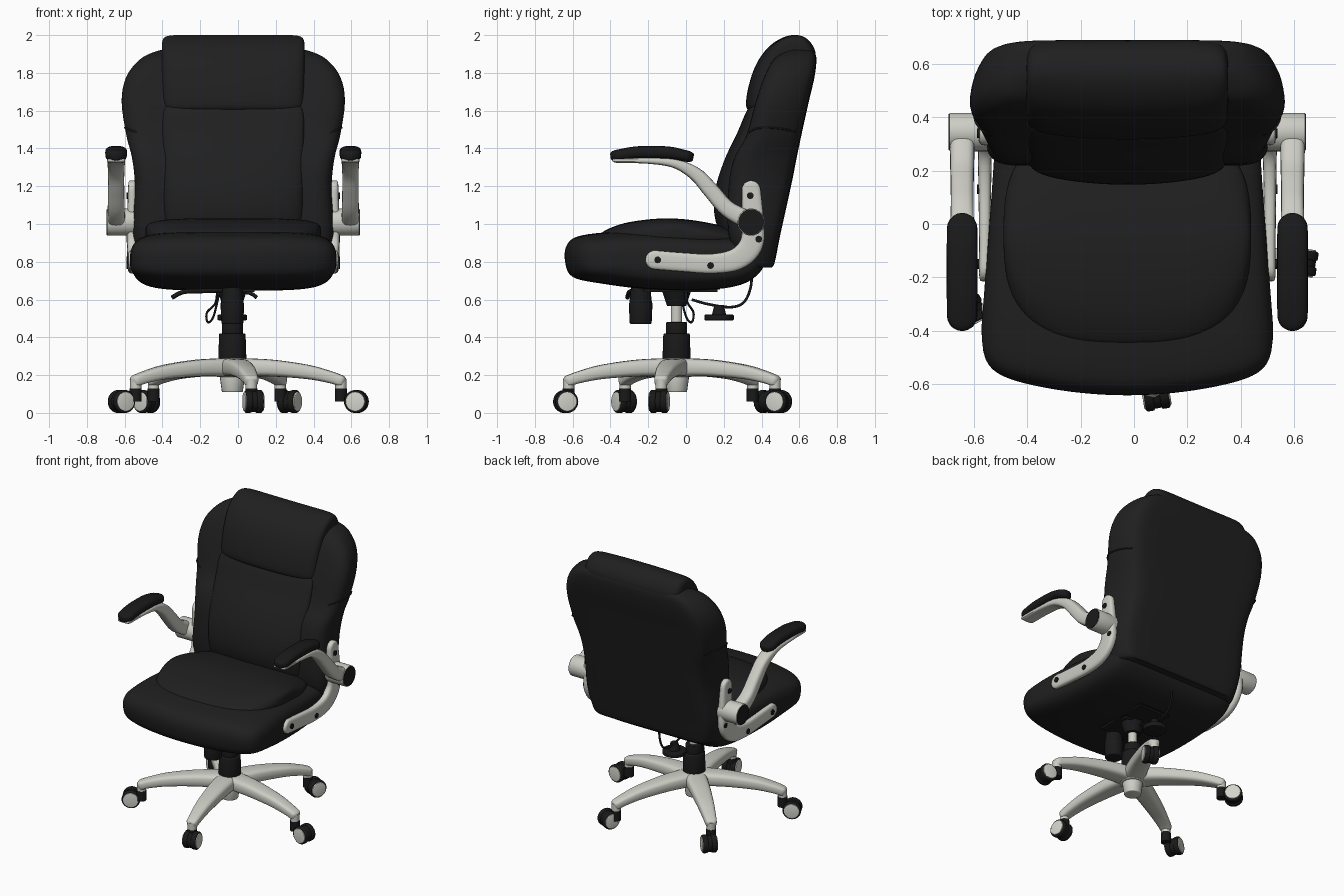
import bpy, bmesh, math
from mathutils import Vector, Matrix

if "Cube" in bpy.data.objects:
    bpy.data.objects.remove(bpy.data.objects["Cube"])

CX = -0.025                      # symmetry plane of the chair
HUB = Vector((-0.03, -0.05, 0))  # centre of the star base


def material(name, col):
    m = bpy.data.materials.new(name)
    m.diffuse_color = (*col, 1)
    m.use_nodes = True
    m.node_tree.nodes["Principled BSDF"].inputs["Base Color"].default_value = m.diffuse_color
    return m


LEATHER = material("black leather", (0.014, 0.014, 0.014))
PLASTIC = material("black plastic", (0.010, 0.010, 0.010))
SILVER = material("silver paint", (0.61, 0.61, 0.56))
DISC = material("pale wheel disc", (0.66, 0.66, 0.61))


def add(name, bm, mat):
    bmesh.ops.recalc_face_normals(bm, faces=bm.faces)
    me = bpy.data.meshes.new(name)
    bm.to_mesh(me)
    bm.free()
    me.materials.append(mat)
    ob = bpy.data.objects.new(name, me)
    bpy.context.collection.objects.link(ob)
    return ob


def smooth(pts, n, closed=False):
    """Catmull-Rom curve through tuples of any size."""
    out, c = [], len(pts)
    get = (lambda i: pts[i % c]) if closed else (lambda i: pts[max(0, min(c - 1, i))])
    for i in range(c if closed else c - 1):
        for k in range(n):
            t = k / n
            out.append(tuple(0.5 * (2 * b + (d - a) * t + (2 * a - 5 * b + 4 * d - e) * t * t
                                    + (3 * b - a - 3 * d + e) * t ** 3)
                             for a, b, d, e in zip(get(i - 1), get(i), get(i + 1), get(i + 2))))
    return out if closed else out + [tuple(pts[-1])]


def loft(name, rings, mat):
    bm = bmesh.new()
    vs = [[bm.verts.new(p) for p in r] for r in rings]
    n = len(vs[0])
    for a, b in zip(vs, vs[1:]):
        for j in range(n):
            bm.faces.new((a[j], a[(j + 1) % n], b[(j + 1) % n], b[j]))
    bm.faces.new(vs[0])
    bm.faces.new(vs[-1])
    return add(name, bm, mat)


def pillow(name, prof, half, mat, py, pz, bow=0, taper=0):
    """Side profile (y, z) swept across x with rounded ends."""
    P = smooth(prof, 5, True)
    y0, y1 = min(p[0] for p in P), max(p[0] for p in P)
    yc, zc = (y0 + y1) / 2, (min(p[1] for p in P) + max(p[1] for p in P)) / 2
    rings = []
    for i in range(41):
        u = 0.999 * math.sin(math.pi / 2 * (i / 20 - 1))
        sy, sz = ((1 - abs(u) ** p) ** (1 / p) for p in (py, pz))
        rings.append([(CX + half * u * (1 - taper * (y - y0) / (y1 - y0)),
                       yc + (y - yc) * sy + bow * u * u * (y1 - y) / (y1 - y0),
                       zc + (z - zc) * sz) for y, z in P])
    return loft(name, rings, mat)


def sweep(name, path, x, mat, cap, en=1.0, ex=0.25, square=0.6):
    """Bar along a (y, z, half height, half width) path with rounded ends."""
    P = smooth(path, 5)
    st = []
    for i, (y, z, h, w) in enumerate(P):
        a, b = P[max(0, i - 1)], P[min(len(P) - 1, i + 1)]
        st.append((Vector((x, y, z)), Vector((0, b[0] - a[0], b[1] - a[1])).normalized(), h, w))

    def ends(s, sign):
        o, t, h, w = s
        return [(o + t * sign * cap * math.sin(a), t, h * math.cos(a) ** en, w * math.cos(a) ** ex)
                for a in (0.3, 0.6, 0.9, 1.2, 1.45)]
    st = ends(st[0], -1)[::-1] + st + ends(st[-1], 1)
    rings = []
    for o, t, h, w in st:
        nrm = Vector((0, -t.z, t.y))
        ring = []
        for k in range(20):
            c, s = math.cos(k * math.pi / 10), math.sin(k * math.pi / 10)
            ring.append(o + Vector((math.copysign(abs(c) ** square, c) * w, 0, 0))
                        + nrm * math.copysign(abs(s) ** square, s) * h)
        rings.append(ring)
    return loft(name, rings, mat)


def cyl(name, p0, p1, r0, mat, r1=None, bevel=0.0, seg=32):
    p0, p1 = Vector(p0), Vector(p1)
    d = p1 - p0
    bm = bmesh.new()
    bmesh.ops.create_cone(bm, cap_ends=True, segments=seg, radius1=r0,
                          radius2=r0 if r1 is None else r1, depth=d.length)
    if bevel:
        rim = [e for e in bm.edges if abs(e.verts[0].co.z - e.verts[1].co.z) < 1e-5]
        bmesh.ops.bevel(bm, geom=rim, offset=bevel, segments=3, affect='EDGES', profile=0.5)
    bm.transform(Matrix.Translation((p0 + p1) / 2) @ d.to_track_quat('Z', 'Y').to_matrix().to_4x4())
    return add(name, bm, mat)


def tube(name, pts, r, mat):
    cu = bpy.data.curves.new(name, 'CURVE')
    cu.dimensions, cu.bevel_depth, cu.bevel_resolution = '3D', r, 2
    P = smooth(pts, 6)
    sp = cu.splines.new('POLY')
    sp.points.add(len(P) - 1)
    for q, p in zip(sp.points, P):
        q.co = (*p, 1)
    cu.materials.append(mat)
    bpy.context.collection.objects.link(bpy.data.objects.new(name, cu))


# seat and its raised cushion
pillow("seat", [(-.64, .8), (-.63, .89), (-.55, .94), (-.3, .96), (.1, .94), (.36, .92), (.42, .8),
                (.32, .69), (.1, .65), (-.2, .655), (-.45, .685), (-.6, .72)],
       0.548, LEATHER, 12, 4.5, bow=0.09, taper=0.09)
pillow("seat_cushion", [(-.45, .935), (-.42, .97), (-.3, 1.01), (-.1, 1.03), (.1, 1.01), (.3, .96),
                        (.38, .92), (.3, .88), (0, .88), (-.4, .89)],
       0.465, LEATHER, 2.8, 4)

# backrest shell with side wings: rings of (z, half width, front y, back y)
HALF = [(0, .03), (.6, .02), (.87, .03), (.98, .16), (1, .4), (.95, .75), (.84, .96), (.5, 1)]
SECTION = smooth(HALF + [(0, 1)] + [(-u, v) for u, v in HALF[:0:-1]], 4, True)
BACK = [(.77, .46, .32, .455), (.80, .49, .28, .47), (.95, .53, .22, .50), (1.2, .52, .22, .555),
        (1.35, .535, .25, .585), (1.47, .565, .315, .61), (1.65, .59, .365, .65),
        (1.78, .565, .41, .68), (1.87, .495, .46, .69), (1.91, .42, .52, .68), (1.925, .36, .56, .66)]


def back_ring(z, w, yf, yb):
    return [(CX + u * w, yf + v * (yb - yf), z) for u, v in SECTION]


loft("backrest_shell", [back_ring(*r) for r in smooth(BACK, 4)], LEATHER)
seam = [(x, y, z + .4 * (abs(x - CX) - .55)) for x, y, z in back_ring(1.50, .573, .325, .615)]
for side, part in (("right", seam[8:23]), ("left", seam[-22:-7])):
    tube("wing_seam_" + side, part, 0.005, LEATHER)
pillow("lumbar_panel", [(.2, .93), (.152, 1.04), (.155, 1.18), (.2, 1.33), (.27, 1.48), (.35, 1.64),
                        (.46, 1.64), (.42, 1.3), (.37, 1.0), (.3, .92)],
       0.375, LEATHER, 8, 12, bow=0.045)
pillow("headrest", [(.335, 1.6), (.32, 1.67), (.36, 1.82), (.43, 1.93), (.52, 1.99), (.6, 1.998),
                    (.66, 1.96), (.687, 1.88), (.64, 1.74), (.45, 1.595)],
       0.378, LEATHER, 9, 14, bow=0.03)

# armrests, mirrored left and right
for side, s in (("left", -1), ("right", 1)):
    def X(d):
        return CX + s * d
    sweep("arm_bracket_" + side, [(-.165, .81, .05, .022), (-.02, .798, .05, .022), (.14, .79, .052, .024),
                                  (.27, .815, .058, .026), (.345, .89, .062, .028),
                                  (.355, 1.0, .058, .028), (.345, 1.18, .05, .022)],
          X(.535), SILVER, 0.05)
    cyl("arm_pivot_" + side, (X(.50), .345, 1.01), (X(.668), .345, 1.01), .072, SILVER, bevel=.004)
    cyl("pivot_cap_" + side, (X(.66), .345, 1.01), (X(.671), .345, 1.01), .068, PLASTIC)
    sweep("arm_" + side, [(.33, 1.02, .05, .047), (.22, 1.08, .044, .045), (.13, 1.18, .042, .043),
                          (.05, 1.265, .036, .043), (-.06, 1.32, .024, .046), (-.2, 1.335, .016, .048),
                          (-.36, 1.337, .014, .048)], X(.62), SILVER, 0.03)
    sweep("arm_pad_" + side, [(-.345, 1.366, .031, .057), (-.25, 1.378, .034, .058),
                              (-.1, 1.377, .034, .058), (-.015, 1.363, .031, .057)],
          X(.62), PLASTIC, 0.056, en=0.4, ex=1.0, square=0.75)
    for k, (y, z) in enumerate([(-.15, .81), (.13, .78), (.34, 1.15), (.385, .92)]):
        cyl(f"bolt_{side}_{k}", (X(.54), y, z), (X(.564), y, z), .018, PLASTIC, seg=16)

# gas column and tilt mechanism
hx, hy = HUB.x, HUB.y
cyl("column_sleeve", (hx, hy, .27), (hx, hy, .42), .075, PLASTIC, r1=.07, bevel=.006)
cyl("column_collar", (hx, hy, .41), (hx, hy, .48), .056, PLASTIC, bevel=.005)
cyl("gas_rod", (hx, hy, .47), (hx, hy, .58), .03, SILVER)
cyl("column_socket", (hx, hy, .565), (hx, hy, .67), .05, PLASTIC, r1=.085)
bm = bmesh.new()
bmesh.ops.create_cube(bm, size=1, matrix=Matrix.Translation((hx, -.03, .665))
                      @ Matrix.Diagonal((.26, .42, .05, 1)))
bmesh.ops.bevel(bm, geom=bm.edges[:], offset=.012, segments=2, affect='EDGES')
add("tilt_plate", bm, PLASTIC)
cyl("tension_knob", (hx, -.24, .47), (hx, -.24, .585), .058, PLASTIC, r1=.063, bevel=.008, seg=20)
cyl("knob_neck", (hx, -.24, .58), (hx, -.24, .67), .06, PLASTIC, r1=.05)
cyl("adjuster_disc", (hx, .175, .49), (hx, .175, .52), .078, PLASTIC, bevel=.006)
cyl("adjuster_stem", (hx, .175, .51), (hx, .175, .57), .04, PLASTIC, r1=.025)
tube("back_cable", [(hx, .345, .80), (hx, .345, .68), (hx, .31, .59), (hx, .24, .56), (hx, .12, .575),
                    (hx, .03, .60)], .007, PLASTIC)
cyl("cable_end", (hx, .335, .73), (hx, .335, .79), .022, PLASTIC)
tube("loop_cable", [(-.11, -.02, .65), (-.12, .01, .58), (-.165, .04, .53), (-.16, .03, .48),
                    (-.13, 0, .51), (-.10, -.03, .63)], .006, PLASTIC)
tube("tilt_lever", [(hx, -.2, .65), (-.2, -.27, .645), (-.29, -.3, .64), (-.35, -.31, .61)], .012, PLASTIC)
tube("height_lever", [(hx, 0, .645), (.06, 0, .635), (.10, 0, .61)], .010, PLASTIC)

# five-leg star base
cyl("base_hub", (hx, hy, .19), (hx, hy, .288), .085, SILVER, bevel=.01)
cyl("base_hub_bottom", (hx, hy, .11), (hx, hy, .20), .055, SILVER, r1=.068, bevel=.005, seg=20)
WHEELS = [(.082, -.637), (.627, -.143), (.272, .49), (-.484, .43), (-.617, -.328)]
for i, (wx, wy) in enumerate(WHEELS):
    ang = math.radians(-80 + 72 * i)
    leg = sweep(f"base_leg_{i}", [(0, .24, .05, .075), (.2, .238, .045, .066), (.4, .217, .038, .053),
                                  (.52, .19, .032, .043), (.575, .172, .03, .038)],
                0, SILVER, 0.03, en=0.6, ex=0.7, square=0.6)
    leg.location = HUB
    leg.rotation_euler.z = ang - math.pi / 2
    d = Vector((math.cos(ang), math.sin(ang), 0))
    post = HUB + d * .58
    cyl(f"caster_post_{i}", post + Vector((0, 0, .125)), post + Vector((0, 0, .18)), .03, SILVER, seg=20)
    # twin wheel caster
    c, ax = Vector((wx, wy, .06)), Vector((-d.y, d.x, 0))
    cyl(f"caster_hood_{i}", c - ax * .02, c + ax * .02, .055, PLASTIC, bevel=.006)
    cyl(f"caster_neck_{i}", post + Vector((0, 0, .06)), post + Vector((0, 0, .13)), .032, PLASTIC, seg=20)
    for s in (-1, 1):
        cyl(f"caster_wheel_{i}_{s}", c + ax * s * .012, c + ax * s * .046, .061, PLASTIC, bevel=.008)
        cyl(f"wheel_disc_{i}_{s}", c + ax * s * .042, c + ax * s * .052, .051, DISC, bevel=.004)

# shading
bpy.ops.object.select_all(action='DESELECT')
for ob in bpy.data.objects:
    if ob.type == 'MESH':
        ob.select_set(True)
        bpy.context.view_layer.objects.active = ob
bpy.ops.object.shade_smooth_by_angle(angle=math.radians(40))
